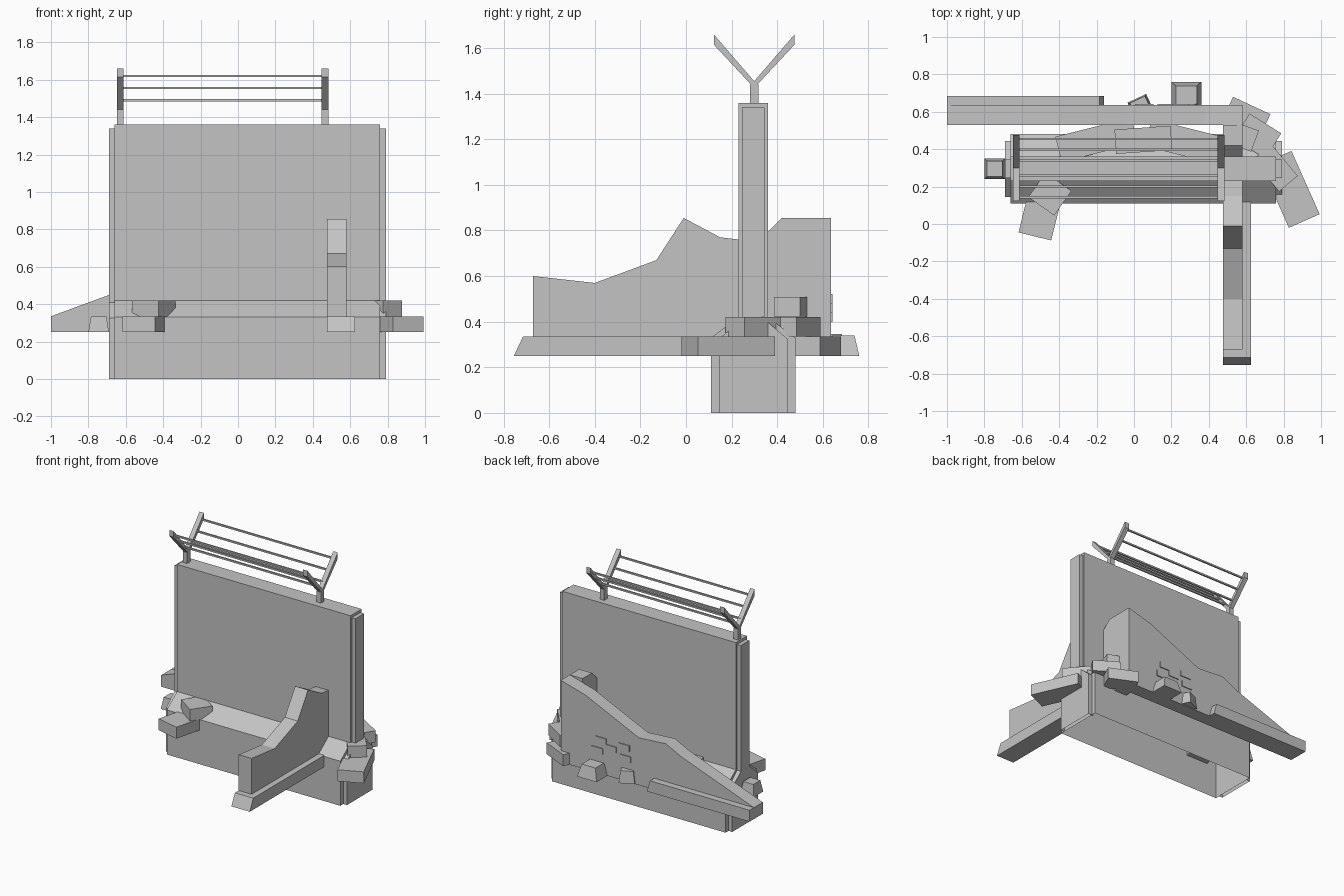
import bpy, bmesh, math
from mathutils import Matrix, Vector

mat = bpy.data.materials.new("concrete_grey")
mat.diffuse_color = (0.55, 0.55, 0.55, 1)


def finish(name, bm):
    bmesh.ops.recalc_face_normals(bm, faces=bm.faces[:])
    me = bpy.data.meshes.new(name)
    bm.to_mesh(me)
    bm.free()
    me.materials.append(mat)
    ob = bpy.data.objects.new(name, me)
    bpy.context.collection.objects.link(ob)
    return ob


def prism(name, pts, axis, lo, hi, open_bottom=False):
    """Extrude a profile: axis x takes (y, z) points, axis y (x, z), axis z (x, y)."""
    bm = bmesh.new()

    def co(p, t):
        return {'x': (t, p[0], p[1]), 'y': (p[0], t, p[1]), 'z': (p[0], p[1], t)}[axis]
    a = [bm.verts.new(co(p, lo)) for p in pts]
    b = [bm.verts.new(co(p, hi)) for p in pts]
    bm.faces.new(a)
    bm.faces.new(b[::-1])
    for i in range(len(pts)):
        j = (i + 1) % len(pts)
        bm.faces.new((a[i], a[j], b[j], b[i]))
    bmesh.ops.recalc_face_normals(bm, faces=bm.faces[:])
    if open_bottom:
        low = [f for f in bm.faces if all(v.co.z < 0.001 for v in f.verts)]
        bmesh.ops.delete(bm, geom=low, context='FACES_ONLY')
    return finish(name, bm)


def box(name, x0, x1, y0, y1, z0, z1):
    return prism(name, [(x0, y0), (x1, y0), (x1, y1), (x0, y1)], 'z', z0, z1)


def chunk(name, c, size, rot=(0, 0, 0), taper=1.0):
    """Rubble block, optionally narrower at the top."""
    bm = bmesh.new()
    bmesh.ops.create_cube(bm, size=1)
    m = (Matrix.Rotation(math.radians(rot[2]), 3, 'Z')
         @ Matrix.Rotation(math.radians(rot[1]), 3, 'Y')
         @ Matrix.Rotation(math.radians(rot[0]), 3, 'X'))
    for v in bm.verts:
        k = taper if v.co.z > 0 else 1
        p = Vector((v.co.x * size[0] * k, v.co.y * size[1] * k, v.co.z * size[2]))
        v.co = m @ p + Vector(c)
    return finish(name, bm)


# Main wall with recessed end strips
box("main_wall", -0.66, 0.76, 0.23, 0.36, 0.33, 1.36)
box("wall_end_left", -0.69, -0.66, 0.245, 0.345, 0.33, 1.34)
box("wall_end_right", 0.76, 0.79, 0.245, 0.345, 0.33, 1.34)

# Footing with sloped shoulders, hollow underneath
prism("wall_footing", [(0.11, 0), (0.48, 0), (0.48, 0.33), (0.36, 0.42), (0.23, 0.42), (0.11, 0.33)],
      'x', -0.66, 0.76, True)
end = [(0.145, 0), (0.445, 0), (0.445, 0.325), (0.345, 0.41), (0.245, 0.41), (0.145, 0.325)]
prism("footing_end_left", end, 'x', -0.69, -0.66, True)
prism("footing_end_right", end, 'x', 0.76, 0.79, True)

# Wire brackets, Y shaped
for side, x in (("left", -0.63), ("right", 0.465)):
    box("bracket_post_" + side, x - 0.018, x + 0.018, 0.28, 0.318, 1.34, 1.44)
    for tag, s in (("front", -1), ("back", 1)):
        pts = [(0.299, 1.425), (0.299 + s * 0.177, 1.615), (0.299 + s * 0.177, 1.66), (0.299, 1.455)]
        prism(f"bracket_arm_{tag}_{side}", pts, 'x', x - 0.018, x + 0.018)

# Wires along both arms
for s in (-1, 1):
    for z in (1.49, 1.555, 1.62):
        y = 0.299 + s * (z - 1.445) * 0.89
        w = 0.006
        box("wire", -0.63, 0.465, y - w, y + w, z - w, z + w)

# Broken wall running forward
prism("front_broken_wall", [(-0.67, 0.33), (-0.67, 0.6), (-0.4, 0.57), (-0.13, 0.67), (-0.01, 0.855),
                            (0.15, 0.77), (0.235, 0.76), (0.235, 0.33)], 'x', 0.475, 0.58)
prism("front_wall_kerb", [(-0.755, 0.25), (-0.715, 0.335), (0.12, 0.335), (0.12, 0.25)], 'x', 0.475, 0.625)

# Broken wall behind, with a corner return to the main wall
prism("back_broken_wall", [(0.58, 0.25), (0.58, 0.855), (0.38, 0.80), (-0.06, 0.60), (-0.28, 0.615),
                           (-0.40, 0.555), (-0.66, 0.46), (-1, 0.335), (-1, 0.25)], 'y', 0.53, 0.635)
prism("back_wall_return", [(0.355, 0.25), (0.355, 0.79), (0.42, 0.855), (0.53, 0.855), (0.53, 0.25)],
      'x', 0.475, 0.58)
prism("back_wall_kerb", [(-1, 0.25), (-1, 0.335), (-0.185, 0.335), (-0.16, 0.25)], 'y', 0.535, 0.685)

# Exposed bricks on the rear face
for x, z in ((0.25, 0.50), (0.17, 0.46), (0.06, 0.50), (0.05, 0.42), (0.28, 0.42)):
    box("exposed_brick", x - 0.045, x + 0.045, 0.634, 0.642, z - 0.022, z + 0.022)

# Rubble slabs and blocks: centre, size, rotation, taper
rubble = [
    ((0.835, 0.185, 0.2925), (0.18, 0.37, 0.085), (0, 0, 24), 1),
    ((0.755, 0.30, 0.3775), (0.13, 0.22, 0.085), (0, 0, 40), 1),
    ((0.66, 0.47, 0.3775), (0.20, 0.16, 0.085), (0, 0, -32), 1),
    ((0.60, 0.57, 0.2925), (0.22, 0.14, 0.085), (0, 0, -25), 1),
    ((-0.50, 0.055, 0.2925), (0.18, 0.25, 0.085), (0, 0, -14), 1),
    ((-0.45, 0.16, 0.3775), (0.17, 0.16, 0.085), (0, 0, -35), 1),
    ((-0.745, 0.295, 0.2925), (0.11, 0.11, 0.085), (0, 0, 0), 0.75),
    ((0.28, 0.69, 0.295), (0.16, 0.14, 0.09), (0, 0, 0), 0.7),
    ((0.03, 0.64, 0.30), (0.11, 0.07, 0.09), (0, 0, 25), 0.8),
    ((-0.20, 0.45, 0.40), (0.42, 0.14, 0.085), (0, 0, 14), 1),
    ((0.27, 0.44, 0.42), (0.40, 0.15, 0.085), (0, 0, -14), 1),
    ((0.05, 0.45, 0.46), (0.30, 0.13, 0.085), (0, 0, 4), 1),
    ((0.60, 0.46, 0.465), (0.10, 0.12, 0.085), (0, 0, -20), 1),
]
for i, (c, s, r, t) in enumerate(rubble):
    chunk(f"rubble_block_{i + 1}", c, s, r, t)
